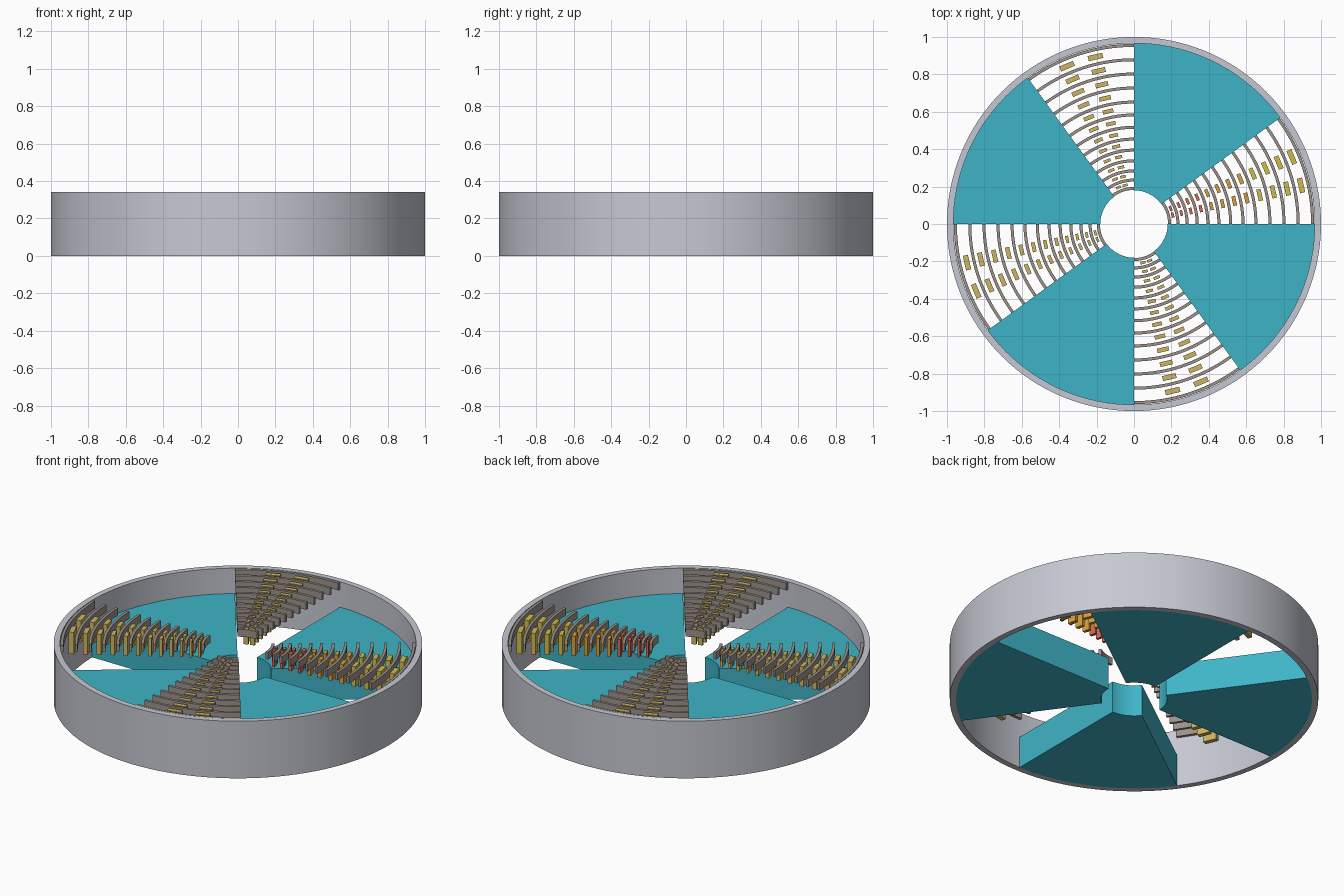
import bpy, bmesh, math
from mathutils import Matrix

cube = bpy.data.objects.get("Cube")
if cube:
    bpy.data.objects.remove(cube, do_unlink=True)


def material(name, rgb):
    lin = [((c / 255 + 0.055) / 1.055) ** 2.4 for c in rgb] + [1]
    m = bpy.data.materials.new(name)
    m.use_nodes = True
    m.diffuse_color = lin
    m.node_tree.nodes["Principled BSDF"].inputs["Base Color"].default_value = lin
    return m


STEEL = material("light steel", (198, 201, 211))
TEAL = material("teal", (63, 180, 199))
BROWN = material("grey brown", (156, 146, 139))
TAN = material("tan gold", (207, 180, 98))
YELLOW = material("yellow gold", (207, 187, 76))
AMBER = material("amber", (214, 160, 62))
RED = material("coral red", (214, 106, 84))


def finish(name, bm, mat, smooth=True):
    bmesh.ops.recalc_face_normals(bm, faces=bm.faces)
    mesh = bpy.data.meshes.new(name)
    bm.to_mesh(mesh)
    bm.free()
    mesh.materials.append(mat)
    obj = bpy.data.objects.new(name, mesh)
    bpy.context.collection.objects.link(obj)
    if smooth:
        bpy.ops.object.select_all(action="DESELECT")
        obj.select_set(True)
        bpy.context.view_layer.objects.active = obj
        bpy.ops.object.shade_smooth_by_angle(angle=math.radians(30))
    return obj


def add_sector(bm, r0, r1, a0, a1, z0, z1, steps):
    """Sweep a rectangle about z between two angles in degrees."""
    closed = a1 - a0 >= 360
    loops = []
    for i in range(steps if closed else steps + 1):
        a = math.radians(a0 + (a1 - a0) * i / steps)
        loops.append([bm.verts.new((r * math.cos(a), r * math.sin(a), z))
                      for r, z in ((r0, z0), (r1, z0), (r1, z1), (r0, z1))])
    for i in range(steps):
        p, q = loops[i], loops[(i + 1) % len(loops)]
        for k in range(4):
            n = (k + 1) % 4
            bm.faces.new((p[k], p[n], q[n], q[k]))
    if not closed:
        bm.faces.new(loops[0])
        bm.faces.new(loops[-1])


TOP, INNER, GAP = 0.342, 0.966, 36
radii = [0.19, 0.235, 0.284, 0.338, 0.395, 0.454, 0.517,
         0.583, 0.652, 0.727, 0.802, 0.878, 0.955]

# Outer ring
bm = bmesh.new()
add_sector(bm, INNER, 1.0, 0, 360, 0, TOP, 128)
finish("outer_ring", bm, STEEL)

for q in range(4):
    start = 90 * q

    # Solid wedge
    bm = bmesh.new()
    add_sector(bm, 0.18, INNER, start + GAP, start + 90, 0, 0.19, 24)
    finish(f"wedge_{q + 1}", bm, TEAL)

    # Concentric curved strips in the open gap
    bm = bmesh.new()
    for r in radii:
        add_sector(bm, r - 0.008, r + 0.008, start, start + GAP, TOP - 0.045, TOP - 0.001, 16)
    finish(f"curved_strips_{q + 1}", bm, BROWN)

    # Pairs of upright blocks between neighbouring strips
    groups = {}
    for ra, rb in zip(radii, radii[1:]):
        r = (ra + rb) / 2
        mat = TAN
        if q == 0:
            mat = RED if r < 0.38 else AMBER if r < 0.64 else YELLOW
        bm = groups.setdefault(mat.name, bmesh.new())
        height = 0.085 + 0.05 * r
        size = (0.009 + 0.021 * r, 0.012 + 0.074 * r, height)
        for a in (13, 23):
            place = (Matrix.Rotation(math.radians(start + a), 4, "Z")
                     @ Matrix.Translation((r, 0, TOP - 0.004 - height / 2))
                     @ Matrix.Diagonal((*size, 1)))
            bmesh.ops.create_cube(bm, size=1, matrix=place)
    for colour, bm in groups.items():
        finish(f"blocks_{q + 1}_{colour.replace(' ', '_')}", bm,
               bpy.data.materials[colour], smooth=False)
